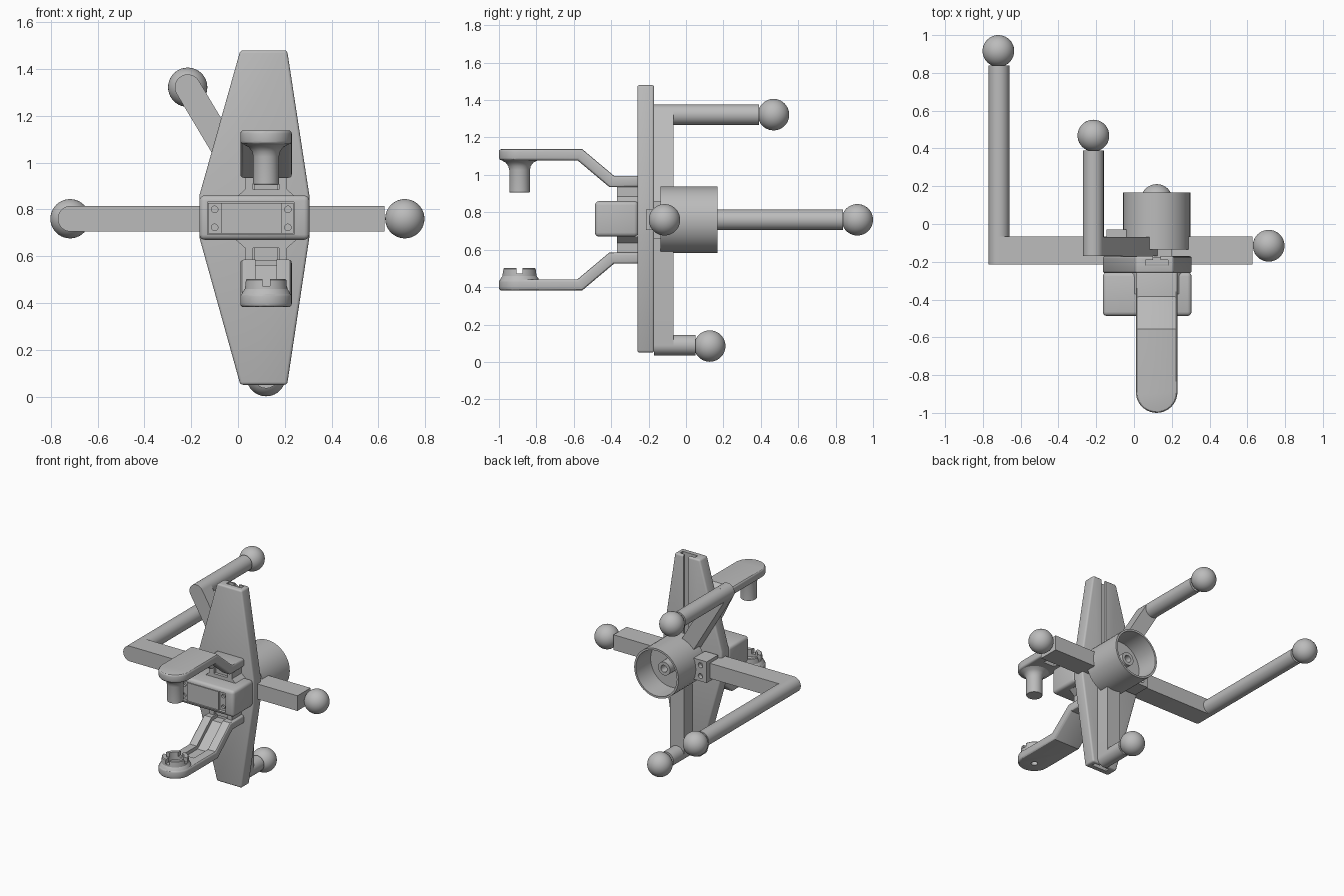
import bpy, bmesh, math
from mathutils import Matrix, Vector

old = bpy.data.objects.get("Cube")
if old:
    bpy.data.objects.remove(old, do_unlink=True)

grey = bpy.data.materials.new("plain grey")
grey.use_nodes = True
grey.diffuse_color = (0.5, 0.5, 0.5, 1)
for node in grey.node_tree.nodes:
    if node.type == 'BSDF_PRINCIPLED':
        node.inputs["Base Color"].default_value = (0.5, 0.5, 0.5, 1)

CX, CZ = 0.12, 0.76      # gripper axis
ROD, BALL = 0.055, 0.084
SEG = 40


def finish(name, bm):
    bmesh.ops.remove_doubles(bm, verts=bm.verts, dist=1e-5)
    bmesh.ops.recalc_face_normals(bm, faces=bm.faces)
    me = bpy.data.meshes.new(name)
    bm.to_mesh(me)
    bm.free()
    me.materials.append(grey)
    ob = bpy.data.objects.new(name, me)
    bpy.context.collection.objects.link(ob)
    return ob


def place(axis, a, b, t):
    return {'x': (t, a, b), 'y': (a, t, b), 'z': (a, b, t)}[axis]


def prism(name, pts, axis, lo, hi):
    """Extrude a flat outline along one axis."""
    bm = bmesh.new()
    face = bm.faces.new([bm.verts.new(place(axis, a, b, lo)) for a, b in pts])
    ext = bmesh.ops.extrude_face_region(bm, geom=[face])
    verts = [g for g in ext["geom"] if isinstance(g, bmesh.types.BMVert)]
    bmesh.ops.translate(bm, verts=verts, vec=place(axis, 0, 0, hi - lo))
    return finish(name, bm)


def box(name, x, y, z):
    return prism(name, [(x[0], y[0]), (x[1], y[0]), (x[1], y[1]), (x[0], y[1])], 'z', *z)


def circle(a, b, r):
    return [(a + r * math.cos(2 * math.pi * i / SEG), b + r * math.sin(2 * math.pi * i / SEG))
            for i in range(SEG)]


def rounded_bar(p, q, r):
    """Outline of a bar, square at p and round about q."""
    p, q = Vector(p), Vector(q)
    d = (q - p).normalized()
    n = Vector((-d.y, d.x))
    half = SEG // 2
    arc = [q + r * (n * math.cos(math.pi * i / half) + d * math.sin(math.pi * i / half))
           for i in range(half + 1)]
    return [tuple(v) for v in [p + n * r] + arc + [p - n * r]]


def lathe(name, prof, center, axis):
    """Spin a closed (radius, height) profile about an axis through center."""
    bm = bmesh.new()
    vs = [bm.verts.new((r, 0, h)) for r, h in prof]
    es = [bm.edges.new((vs[i], vs[(i + 1) % len(vs)])) for i in range(len(vs))
          if prof[i][0] or prof[(i + 1) % len(vs)][0]]
    bmesh.ops.spin(bm, geom=vs + es, cent=(0, 0, 0), axis=(0, 0, 1),
                   angle=2 * math.pi, steps=SEG)
    if axis == 'y':
        bm.transform(Matrix.Rotation(-math.pi / 2, 4, 'X'))
    bm.transform(Matrix.Translation(center))
    return finish(name, bm)


def apply(ob, mod):
    bpy.context.view_layer.objects.active = ob
    bpy.ops.object.modifier_apply(modifier=mod.name)


def boolean(ob, tool, op='DIFFERENCE'):
    mod = ob.modifiers.new("cut", 'BOOLEAN')
    mod.operation, mod.solver, mod.object = op, 'EXACT', tool
    apply(ob, mod)
    bpy.data.objects.remove(tool, do_unlink=True)


def bevel(ob, width, segments=3):
    mod = ob.modifiers.new("round", 'BEVEL')
    mod.width, mod.segments = width, segments
    mod.limit_method, mod.angle_limit = 'ANGLE', math.radians(50)
    apply(ob, mod)


# Tapered back plate with a T slot in its rear face
plate = prism("back_plate", [(0.01, 0.05), (0.21, 0.05), (0.305, 0.68), (0.305, 0.86),
                             (0.21, 1.48), (0.01, 1.48), (-0.165, 0.86), (-0.165, 0.68)],
              'y', -0.26, -0.17)
bevel(plate, 0.012)
half_t = [(0.02, -0.16), (0.02, -0.19), (0.06, -0.19), (0.06, -0.22)]
slot = [(CX + x, y) for x, y in half_t] + [(CX - x, y) for x, y in reversed(half_t)]
boolean(plate, prism("slot_cutter", slot, 'z', 0, 1.6))

# Motor housing on the front with a recessed motor
housing = box("motor_housing", (-0.165, 0.305), (-0.487, -0.255), (0.67, 0.86))
bevel(housing, 0.022)
boolean(housing, box("recess_cutter", (-0.13, 0.24), (-0.6, -0.455), (0.692, 0.832)))
box("motor_body", (-0.07, 0.185), (-0.485, -0.45), (0.696, 0.828))
flange = box("motor_flange", (-0.128, 0.238), (-0.472, -0.45), (0.696, 0.828))
for x in (-0.1, 0.213):
    for z in (0.723, 0.8):
        boolean(flange, prism("hole_cutter", circle(x, z, 0.014), 'y', -0.6, -0.4))

# Two mirrored fingers and their pivots
for side, s in (("upper", 1), ("lower", -1)):
    def up(pts):
        return [(a, CZ + s * h) for a, h in pts]

    prism(side + "_pivot_base", up([(-0.01, 0.09), (0.03, 0.125), (0.21, 0.125), (0.25, 0.09)]),
          'y', -0.37, -0.255)
    box(side + "_pivot_core", (0.07, 0.17), (-0.35, -0.255), sorted((CZ + s * 0.1, CZ + s * 0.18)))
    for x in (0.03, 0.175):
        ear = box(side + "_pivot_ear", (x, x + 0.035), (-0.37, -0.255),
                  sorted((CZ + s * 0.1, CZ + s * 0.19)))
    finger = prism(side + "_finger", up([(-0.25, 0.235), (-0.385, 0.235), (-0.555, 0.378),
                                         (-1.0, 0.378), (-1.0, 0.318), (-0.58, 0.318),
                                         (-0.41, 0.175), (-0.25, 0.175)]), 'x', 0.01, 0.23)
    boolean(finger, prism("plan_cutter", rounded_bar((CX, -0.2), (CX, -0.89), 0.1099),
                          'z', 0, 1.6), 'INTERSECT')
    bevel(finger, 0.014)
    # shallow channel along the inner face
    boolean(finger, prism("channel_cutter", up([(-0.34, 0.2), (-0.40, 0.2), (-0.57, 0.343),
                                                (-0.74, 0.343), (-0.74, 0.1), (-0.34, 0.1)]),
                          'x', CX - 0.045, CX + 0.045))
    if s < 0:
        boolean(finger, prism("drain_cutter", circle(CX, -0.89, 0.022), 'z', 0, 0.6))

# Peg under the upper finger tip
lathe("upper_peg", [(0, 0.145), (0.052, 0.145), (0.055, 0.15), (0.055, 0.265), (0.06, 0.287),
                    (0.073, 0.305), (0.1, 0.32), (0.1, 0.33), (0, 0.33)],
      (CX, -0.89, CZ), 'z')

# Notched socket on the lower finger tip
socket = lathe("lower_socket", [(0.108, -0.33), (0.1, -0.312), (0.091, -0.3), (0.088, -0.262),
                                (0.083, -0.257), (0.058, -0.257), (0.058, -0.33)],
               (CX, -0.89, CZ), 'z')
for w, d in ((0.016, 0.2), (0.2, 0.016)):
    boolean(socket, box("notch_cutter", (CX - w, CX + w), (-0.89 - d, -0.89 + d), (0.472, 0.6)))

# Open cup at the rear with a bored boss
lathe("rear_cup", [(0, -0.135), (0.178, -0.135), (0.178, 0.168), (0.164, 0.168),
                   (0.164, 0.0), (0.048, 0.0), (0.048, 0.08), (0.025, 0.08),
                   (0.025, -0.02), (0, -0.02)], (CX, 0, CZ), 'y')
box("cup_mount", (0.04, 0.2), (-0.18, -0.12), (0.66, 0.86))

# Marker frame: bars, rods and balls
cross = rounded_bar((0.627, CZ), (-0.715, CZ), ROD)
prism("cross_bar", cross, 'y', -0.215, -0.065)
prism("diagonal_bar", rounded_bar((CX, CZ), (-0.215, 1.322), ROD), 'y', -0.17, -0.068)
prism("lower_bar", rounded_bar((CX, CZ), (CX, 0.09), ROD), 'y', -0.171, -0.068)
for name, x, z, y0, y1 in (("long", -0.715, CZ, -0.1, 0.84), ("middle", -0.215, 1.322, -0.1, 0.39),
                           ("short", CX, 0.09, -0.1, 0.05)):
    prism(name + "_rod", circle(x, z, ROD), 'y', y0, y1)

for name, pos in (("side", (0.713, -0.115, CZ)), ("long", (-0.718, 0.916, CZ)),
                  ("middle", (-0.215, 0.468, 1.322)), ("short", (CX, 0.127, 0.085))):
    bm = bmesh.new()
    bmesh.ops.create_uvsphere(bm, u_segments=SEG, v_segments=SEG // 2, radius=BALL,
                              matrix=Matrix.Translation(pos))
    finish(name + "_ball", bm)

# Screw block behind the cross bar
block = box("screw_block", (-0.145, -0.04), (-0.16, -0.03), (0.685, 0.838))
for z in (0.723, 0.8):
    boolean(block, prism("hole_cutter", circle(-0.095, z, 0.018), 'y', -0.06, 0.1))

# Smooth curved surfaces, keep edges sharp
for ob in bpy.context.scene.objects:
    ob.select_set(ob.type == 'MESH')
bpy.context.view_layer.objects.active = plate
bpy.ops.object.shade_smooth_by_angle(angle=math.radians(30))
